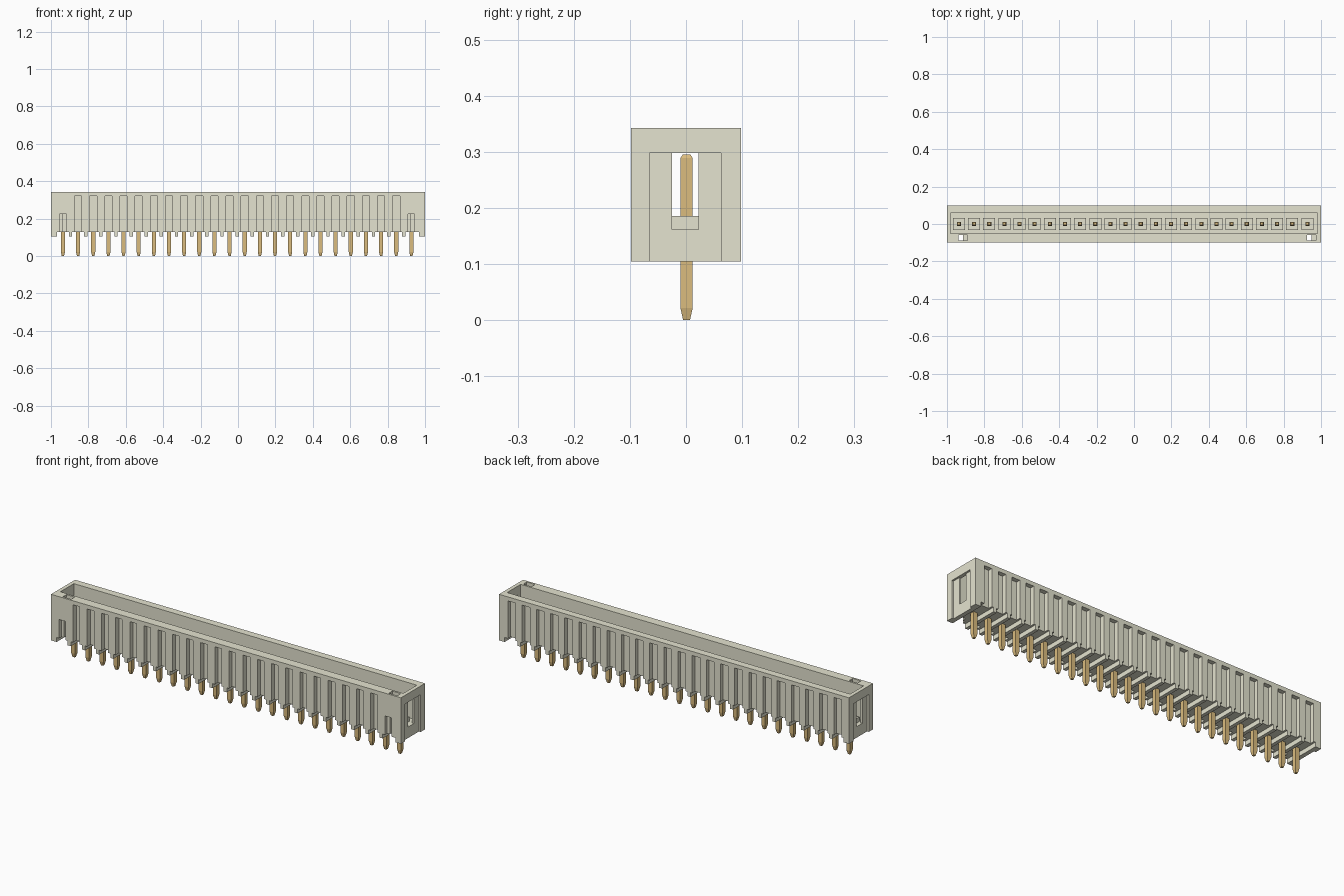
import bpy
import bmesh
from mathutils import Matrix, Vector

PINS, PITCH, FIRST = 24, 0.081, -0.936
pin_xs = [FIRST + PITCH * i for i in range(PINS)]

old = bpy.data.objects.get("Cube")
if old:
    bpy.data.objects.remove(old, do_unlink=True)


def material(name, rgb, metallic=0.0):
    m = bpy.data.materials.new(name)
    m.use_nodes = True
    m.diffuse_color = (*rgb, 1)
    bsdf = m.node_tree.nodes["Principled BSDF"]
    bsdf.inputs["Base Color"].default_value = (*rgb, 1)
    bsdf.inputs["Metallic"].default_value = metallic
    return m


ivory = material("ivory plastic", (0.778, 0.770, 0.626))
gold = material("gold metal", (0.709, 0.504, 0.210))


def box(bm, x, y, z):
    """Add a box given its (low, high) range on each axis."""
    lo, hi = Vector((x[0], y[0], z[0])), Vector((x[1], y[1], z[1]))
    mat = Matrix.Translation((lo + hi) / 2) @ Matrix.Diagonal((*(hi - lo), 1))
    bmesh.ops.create_cube(bm, size=1, matrix=mat)


def make(name, bm, mat):
    mesh = bpy.data.meshes.new(name)
    bm.to_mesh(mesh)
    bm.free()
    mesh.materials.append(mat)
    ob = bpy.data.objects.new(name, mesh)
    bpy.context.collection.objects.link(ob)
    return ob


def boxes(name, ranges, mat):
    bm = bmesh.new()
    for r in ranges:
        box(bm, *r)
    return make(name, bm, mat)


def cut(target, name, ranges):
    """Carve a group of separate boxes out of the target."""
    cutter = boxes(name, ranges, ivory)
    cutter.hide_render = True
    mod = target.modifiers.new(name, "BOOLEAN")
    mod.operation, mod.solver, mod.object = "DIFFERENCE", "EXACT", cutter
    bpy.context.view_layer.objects.active = target
    bpy.ops.object.modifier_apply(modifier=name)
    bpy.data.objects.remove(cutter, do_unlink=True)


# Housing shell with its open cavity
housing = boxes("housing", [((-1, 1), (-0.098, 0.098), (0.105, 0.343))], ivory)
cut(housing, "cavity", [((-0.98, 0.98), (-0.05, 0.06), (0.162, 0.4))])

# Pockets below the floor, leaving thin standoff ribs between the pins
rib = 0.009
edges = [-0.968] + [x + PITCH / 2 for x in pin_xs[:-1]] + [0.968]
pockets = []
for i in range(PINS):
    low = edges[i] + (rib if i else 0)
    high = edges[i + 1] - (rib if i < PINS - 1 else 0)
    pockets.append(((low, high), (-0.2, 0.2), (0.05, 0.128)))
cut(housing, "pockets", pockets)

# Flutes on the front and the back walls
cut(housing, "front_flutes",
    [((x - 0.019, x + 0.019), (-0.2, -0.072), (0.05, 0.322)) for x in pin_xs[1:-1]])
cut(housing, "back_flutes",
    [((x - 0.022, x + 0.022), (0.076, 0.2), (0.05, 0.322)) for x in pin_xs])

# Short front notches and the vertical key holes above them
ends = (pin_xs[0], pin_xs[-1])
cut(housing, "end_notches",
    [((x - 0.018, x + 0.018), (-0.2, -0.08), (0.05, 0.225)) for x in ends])
cut(housing, "key_holes",
    [((x - 0.003, x + 0.045), (-0.088, -0.06), (0.225, 0.4)) for x in ends])
cut(housing, "key_hole_shafts",
    [((x - 0.003, x + 0.021), (-0.088, -0.06), (0.05, 0.23)) for x in ends])

# Recessed end walls with a central see-through slot
sides = ((-1.1, -0.99), (0.99, 1.1))
cut(housing, "end_recesses", [(s, (-0.065, 0.062), (0.05, 0.298)) for s in sides])
slots = ((-1.1, -0.975), (0.975, 1.1))
cut(housing, "end_slots", [(s, (-0.025, 0.022), (0.162, 0.298)) for s in slots])

# Raised square seats around the pins
boxes("pin_seats",
      [((x - 0.032, x + 0.032), (-0.032, 0.032), (0.16, 0.186)) for x in pin_xs], ivory)


# Square pins: tapered tail, straight shank, chamfered top
PIN_PROFILE = [(0.0, 0.006), (0.022, 0.011), (0.289, 0.011), (0.295, 0.007)]
bm = bmesh.new()
for x in pin_xs:
    rings = [[bm.verts.new((x + sx * r, sy * r + 0.001, z))
              for sx, sy in ((-1, -1), (1, -1), (1, 1), (-1, 1))]
             for z, r in PIN_PROFILE]
    bm.faces.new(rings[0][::-1])
    bm.faces.new(rings[-1])
    for a, b in zip(rings, rings[1:]):
        for k in range(4):
            n = (k + 1) % 4
            bm.faces.new((a[k], a[n], b[n], b[k]))
make("pins", bm, gold)
